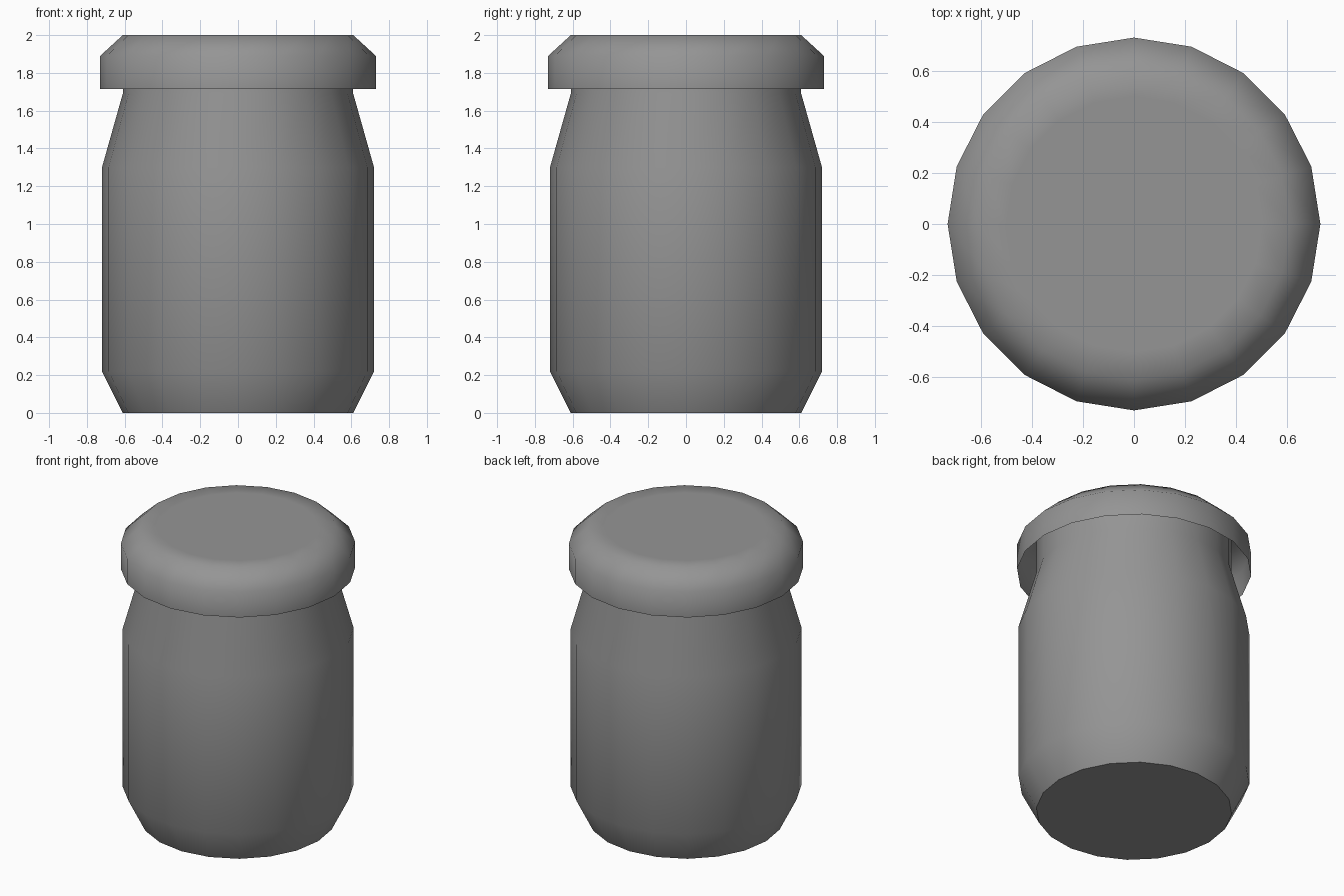
import bpy
import bmesh
from math import cos, sin, pi, radians

SIDES = 20

cube = bpy.data.objects.get("Cube")
if cube:
    bpy.data.objects.remove(cube, do_unlink=True)

# One plain grey for the whole model
grey = bpy.data.materials.new("plain_grey")
grey.use_nodes = True
colour = (0.3, 0.3, 0.3, 1)
grey.diffuse_color = colour
grey.node_tree.nodes["Principled BSDF"].inputs["Base Color"].default_value = colour


def revolve(name, profile, cap_bottom, cap_top):
    """Turn a (radius, height) profile, listed upward, into a round part."""
    bm = bmesh.new()
    rings = [[bm.verts.new((r * cos(2 * pi * i / SIDES), r * sin(2 * pi * i / SIDES), z))
              for i in range(SIDES)] for r, z in profile]
    for low, high in zip(rings, rings[1:]):
        for i in range(SIDES):
            j = (i + 1) % SIDES
            bm.faces.new((low[i], low[j], high[j], high[i]))
    if cap_bottom:
        bm.faces.new(rings[0][::-1])
    if cap_top:
        bm.faces.new(rings[-1])
    mesh = bpy.data.meshes.new(name)
    bm.to_mesh(mesh)
    bm.free()
    mesh.materials.append(grey)
    obj = bpy.data.objects.new(name, mesh)
    bpy.context.collection.objects.link(obj)
    bpy.ops.object.select_all(action="DESELECT")
    obj.select_set(True)
    bpy.context.view_layer.objects.active = obj
    bpy.ops.object.shade_smooth_by_angle(angle=radians(60))
    return obj


# Jar: chamfered foot, straight wall, sloped shoulder, neck inside the lid
revolve("jar_body", [(0.61, 0), (0.72, 0.22), (0.72, 1.3), (0.61, 1.69), (0.61, 1.97)],
        True, True)

# Lid: hollow cap, open below, with a bevelled rim and flat top
revolve("lid", [(0.73, 1.715), (0.73, 1.89), (0.61, 2), (0.5, 2)], False, True)
